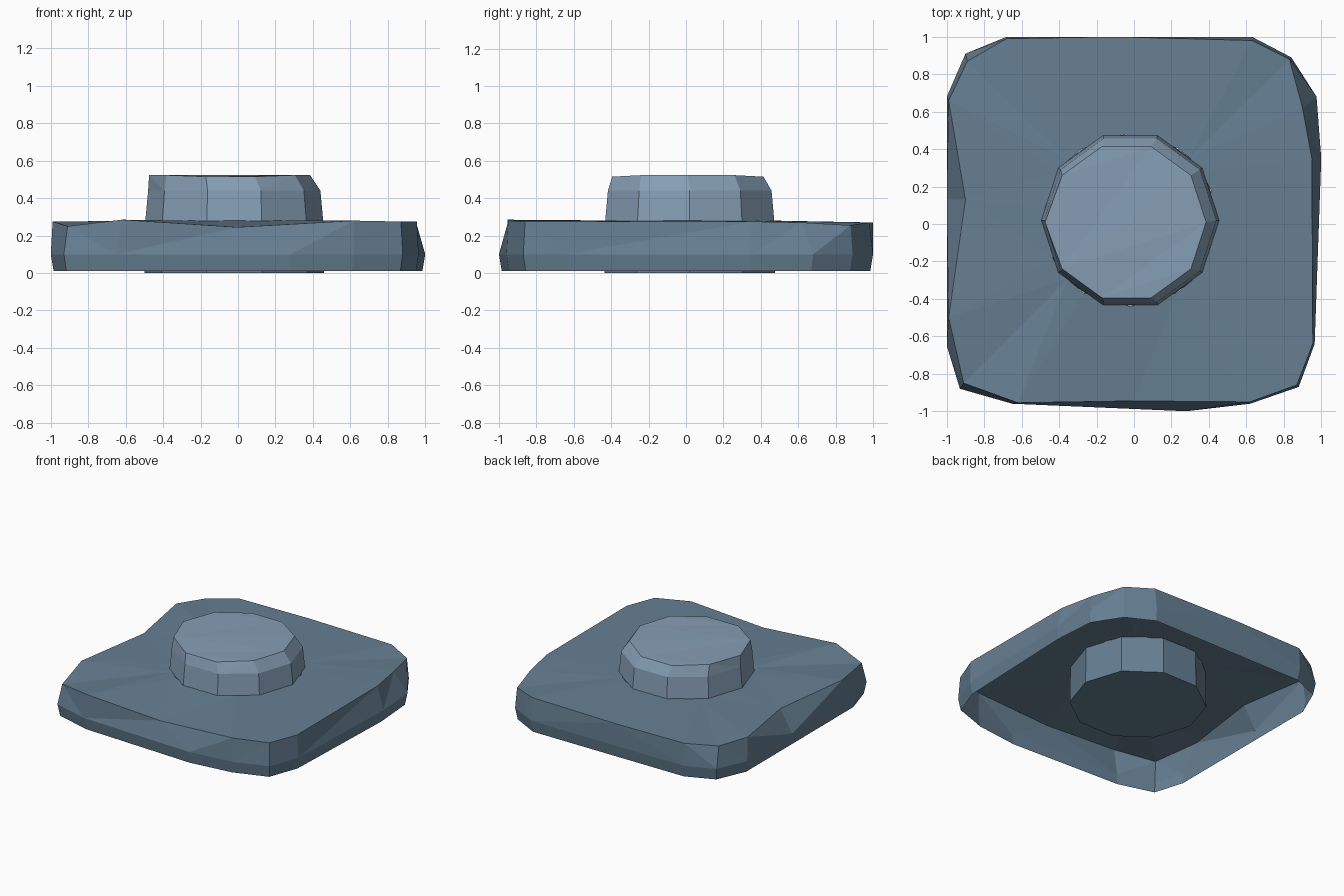
import bpy, bmesh
from math import sin, cos, pi

if "Cube" in bpy.data.objects:
    bpy.data.objects.remove(bpy.data.objects["Cube"])


def material(name, rgb):
    m = bpy.data.materials.new(name)
    m.diffuse_color = (*rgb, 1)
    m.use_nodes = True
    m.node_tree.nodes["Principled BSDF"].inputs["Base Color"].default_value = m.diffuse_color
    return m


slate = material("slate blue", (0.133, 0.213, 0.290))
pale = material("pale steel blue", (0.238, 0.342, 0.460))


def bridge(bm, a, b):
    """Join two equal rings with a band of faces."""
    for i in range(len(a)):
        j = (i + 1) % len(a)
        bm.faces.new((a[i], a[j], b[j], b[i]))


def finish(bm, name, mats):
    me = bpy.data.meshes.new(name)
    bm.to_mesh(me)
    bm.free()
    for m in mats:
        me.materials.append(m)
    ob = bpy.data.objects.new(name, me)
    bpy.context.collection.objects.link(ob)
    return ob


# Base plate: thin rough shell, open underneath, with clipped corners
top = [(0.62, -0.95, 0.28), (0.87, -0.86, 0.275), (0.955, -0.64, 0.275),
       (0.95, 0.35, 0.275), (0.90, 0.62, 0.27), (0.83, 0.88, 0.255),
       (0.63, 0.98, 0.27), (-0.10, 1.0, 0.27), (-0.68, 0.99, 0.27),
       (-0.89, 0.87, 0.26), (-0.99, 0.66, 0.275), (-0.90, 0.13, 0.27),
       (-0.99, -0.50, 0.275), (-0.91, -0.85, 0.25), (-0.62, -0.955, 0.285),
       (0.0, -0.945, 0.245)]
mid = [(0.62, -0.96), (0.88, -0.87), (0.965, -0.64), (1.0, 0.35),
       (0.975, 0.68), (0.84, 0.89), (0.63, 1.0), (-0.10, 1.0),
       (-0.68, 1.0), (-0.90, 0.91), (-1.0, 0.68), (-1.0, 0.13),
       (-1.0, -0.65), (-0.93, -0.88), (-0.65, -0.96), (0.28, -1.0)]
bm = bmesh.new()
r_top = [bm.verts.new(p) for p in top]
r_mid = [bm.verts.new((x, y, 0.10)) for x, y in mid]
r_low = [bm.verts.new((x * 0.985, y * 0.985, 0.01)) for x, y in mid]
bridge(bm, r_low, r_mid)
bridge(bm, r_mid, r_top)
# flat inner ring where the plate meets the knob
n = len(top)
r_in = [bm.verts.new((-0.02 + 0.46 * x / (x * x + y * y) ** 0.5,
                      0.02 + 0.46 * y / (x * x + y * y) ** 0.5, 0.28))
        for x, y, z in top]
bridge(bm, r_top, r_in)
bmesh.ops.triangulate(bm, faces=bm.faces[:])
finish(bm, "base_plate", [slate])

# Knob: ten-sided plug through the plate with a bevelled, uneven top
bm = bmesh.new()
SIDES = 10
rings = [(0.48, 0.0, -0.02, 0.02), (0.475, 0.28, -0.02, 0.02),
         (0.46, 0.44, -0.02, 0.02), (0.425, 0.515, -0.04, 0.01)]
loops = []
for r, z, cx, cy in rings:
    loops.append([bm.verts.new((cx + r * cos(pi + 2 * pi * i / SIDES),
                                cy + r * sin(pi + 2 * pi * i / SIDES), z))
                  for i in range(SIDES)])
for a, b in zip(loops, loops[1:]):
    bridge(bm, a, b)
bm.faces.new(loops[0][::-1])
bm.faces.new(loops[-1])
loops[-1][0].co.x = -0.475          # left side stays upright
for v in loops[-1]:
    if abs(v.co.y) < 0.35:
        v.co.z = 0.523
# the hidden lower half matches the plate colour
for f in bm.faces:
    f.material_index = 1 if f.calc_center_median().z < 0.28 else 0
bmesh.ops.triangulate(bm, faces=bm.faces[:])
finish(bm, "knob", [pale, slate])
